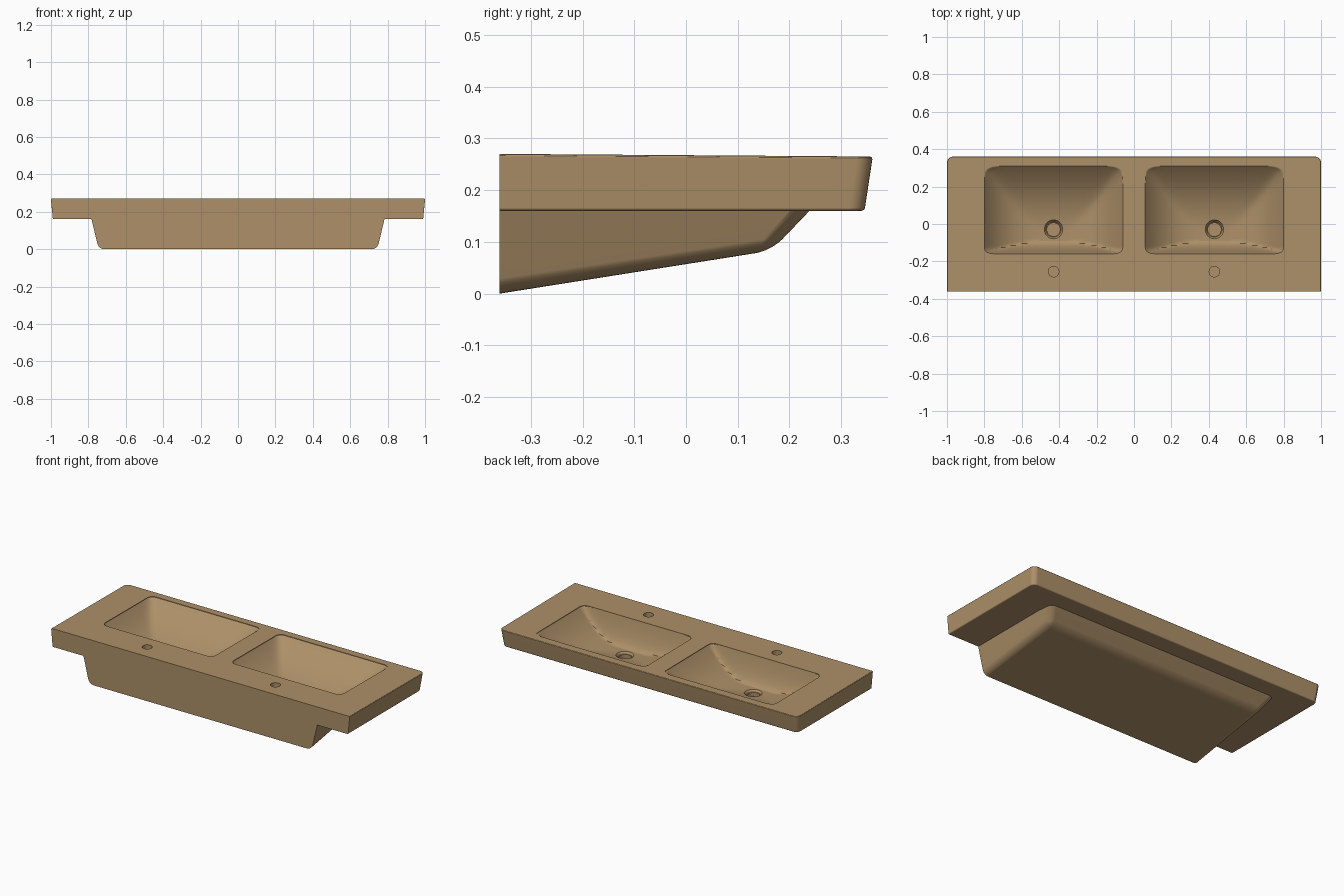
import bpy, bmesh, math

if "Cube" in bpy.data.objects:
    bpy.data.objects.remove(bpy.data.objects["Cube"], do_unlink=True)

clay = bpy.data.materials.new("tan ceramic")
clay.use_nodes = True
tan = (0.42, 0.28, 0.14, 1)
clay.diffuse_color = tan
clay.node_tree.nodes["Principled BSDF"].inputs["Base Color"].default_value = tan

FLOOR = 0.11      # lowest height of the bowls
BACK = -0.36      # wall side


def top_z(y):
    return 0.27 - 0.007 * (y - BACK)


def finish(name, bm):
    bmesh.ops.recalc_face_normals(bm, faces=bm.faces)
    mesh = bpy.data.meshes.new(name)
    bm.to_mesh(mesh)
    bm.free()
    mesh.materials.append(clay)
    obj = bpy.data.objects.new(name, mesh)
    bpy.context.collection.objects.link(obj)
    return obj


def box(lower, upper):
    """Six-sided block from two rings of (x, y, z) corners."""
    bm = bmesh.new()
    a = [bm.verts.new(p) for p in lower]
    b = [bm.verts.new(p) for p in upper]
    bm.faces.new(a[::-1])
    bm.faces.new(b)
    for i in range(4):
        j = (i + 1) % 4
        bm.faces.new((a[i], a[j], b[j], b[i]))
    return bm


def round_edges(bm, rule, width, segments):
    edges = [e for e in bm.edges if rule(e.verts[0].co, e.verts[1].co)]
    bmesh.ops.bevel(bm, geom=edges, offset=width, segments=segments,
                    profile=0.5, affect='EDGES')


def ring(w0, y0, z0, w1, y1, z1):
    return [(-w0, y0, z0), (w0, y0, z0), (w1, y1, z1), (-w1, y1, z1)]


def boolean(target, tool, operation):
    mod = target.modifiers.new("join", 'BOOLEAN')
    mod.operation, mod.solver, mod.object = operation, 'EXACT', tool
    bpy.context.view_layer.objects.active = target
    bpy.ops.object.modifier_apply(modifier=mod.name)
    bpy.data.objects.remove(tool, do_unlink=True)


# Countertop slab with tapered sides
bm = box(ring(0.99, BACK, 0.16, 0.99, 0.345, 0.16),
         ring(1.0, BACK, top_z(BACK), 1.0, 0.361, top_z(0.36)))
round_edges(bm, lambda p, q: p.y > 0 and q.y > 0 and abs(p.x - q.x) < 0.1, 0.03, 6)
round_edges(bm, lambda p, q: abs(p.z - q.z) < 0.02 and max(p.y, q.y) > 0.3
            and min(p.y, q.y) > BACK - 0.01, 0.006, 3)
basin = finish("double_washbasin", bm)

# Underbody: sloping bottom, rounded nose
bm = box(ring(0.745, BACK, 0.0, 0.73, 0.165, 0.083),
         ring(0.788, BACK, 0.18, 0.788, 0.258, 0.18))
round_edges(bm, lambda p, q: min(p.z, q.z) < 0.1 and max(p.y, q.y) > 0
            or min(p.y, q.y) > 0 and abs(p.x - q.x) < 0.3, 0.03, 6)
boolean(basin, finish("underbody", bm), 'UNION')


def bowl_cutter(cx):
    """Closed block whose underside is the curved bowl surface."""
    nx, ny, half, y0, y1, r = 48, 40, 0.37, -0.16, 0.31, 0.035
    bm = bmesh.new()
    low, high = [], []
    for j in range(ny + 1):
        v = (1 - math.cos(math.pi * j / ny)) / 2
        y = y0 + (y1 - y0) * v
        d = min(r, y - y0, y1 - y)
        w = half - r + math.sqrt(max(0, r * r - (r - d) ** 2))
        rim = top_z(y) - 0.003
        row_low, row_high = [], []
        for i in range(nx + 1):
            x = -w * math.cos(math.pi * i / nx)
            side = max(0, 1 - (w - abs(x)) / 0.35) ** 3
            nose = max(0, 1 - (y1 - y) / 0.36) ** 2.2
            wall = max(0, 1 - (y - y0) / 0.075) ** 2
            blend = min(1, (side ** 6 + nose ** 6 + wall ** 6) ** (1 / 6))
            row_low.append(bm.verts.new((cx + x, y, FLOOR + (rim - FLOOR) * blend)))
            row_high.append(bm.verts.new((cx + x, y, 0.35)))
        low.append(row_low)
        high.append(row_high)
    for j in range(ny):
        for i in range(nx):
            for g in (low, high):
                bm.faces.new((g[j][i], g[j][i + 1], g[j + 1][i + 1], g[j + 1][i]))
        for i in (0, nx):
            bm.faces.new((low[j][i], low[j + 1][i], high[j + 1][i], high[j][i]))
    for j in (0, ny):
        for i in range(nx):
            bm.faces.new((low[j][i], low[j][i + 1], high[j][i + 1], high[j][i]))
    return finish("bowl_cutter", bm)


def round_cutter(x, y, z0, z1, r0, r1):
    bm = bmesh.new()
    bmesh.ops.create_cone(bm, cap_ends=True, segments=32, radius1=r0,
                          radius2=r1, depth=z1 - z0)
    bmesh.ops.translate(bm, verts=bm.verts, vec=(x, y, (z0 + z1) / 2))
    return finish("round_cutter", bm)


# Bowls, drains and tap holes, one set per side
for x in (-0.43, 0.43):
    boolean(basin, bowl_cutter(x), 'DIFFERENCE')
    boolean(basin, round_cutter(x, -0.03, 0.098, 0.125, 0.04, 0.06), 'DIFFERENCE')
    boolean(basin, round_cutter(x, -0.03, 0.075, 0.105, 0.035, 0.035), 'DIFFERENCE')
    boolean(basin, round_cutter(x, -0.255, 0.2, 0.3, 0.028, 0.028), 'DIFFERENCE')

# Smooth shading with crisp rims
bpy.ops.object.select_all(action='DESELECT')
basin.select_set(True)
bpy.context.view_layer.objects.active = basin
bpy.ops.object.shade_smooth_by_angle(angle=math.radians(30))
basin.modifiers.new("flat_tops", 'WEIGHTED_NORMAL').keep_sharp = True
